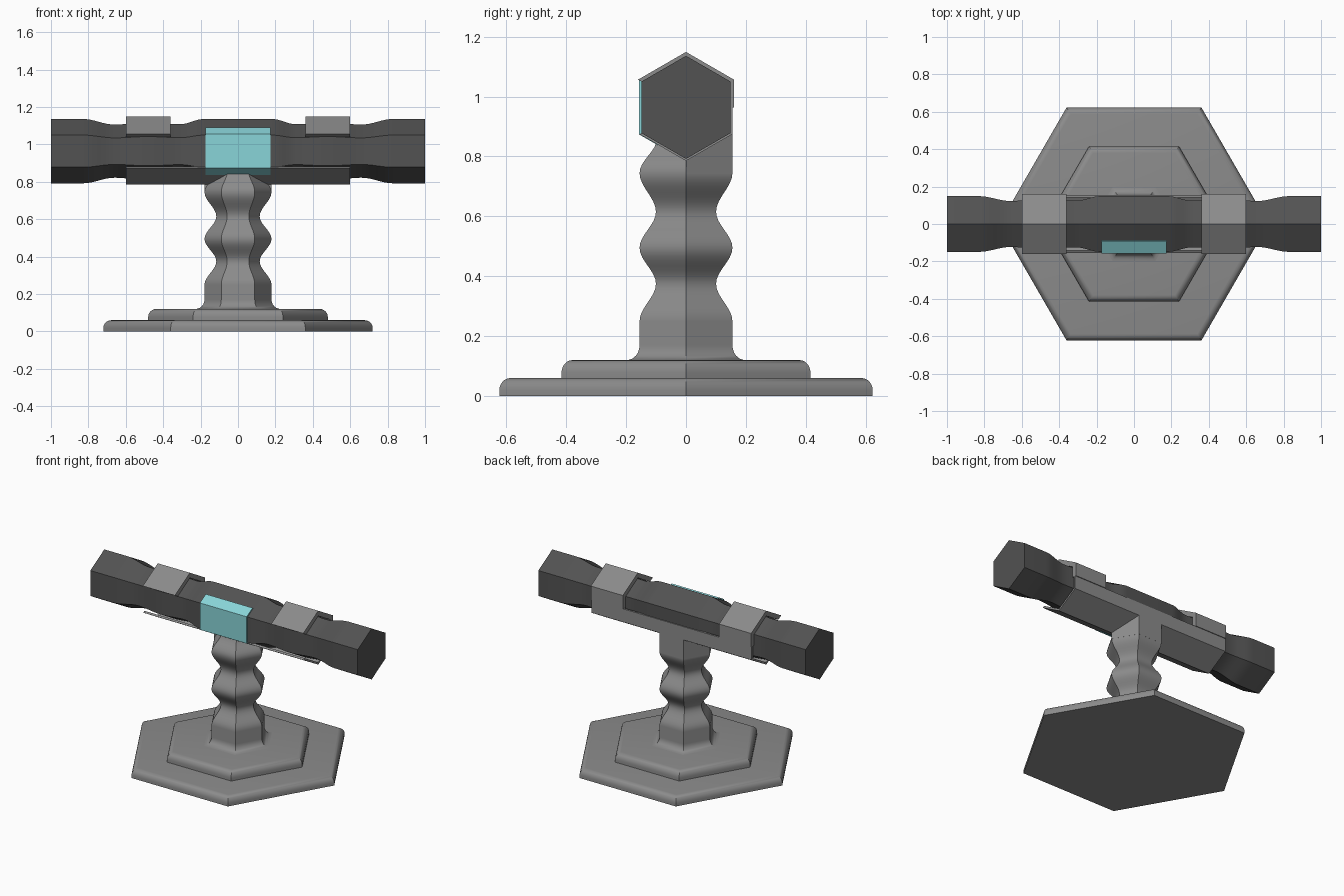
import bpy, bmesh, math

if "Cube" in bpy.data.objects:
    bpy.data.objects.remove(bpy.data.objects["Cube"])

S = math.sqrt(3) / 2      # flat-to-centre ratio of a hexagon
AXIS_Z = 0.964            # height of the handle axis


def material(name, rgb):
    m = bpy.data.materials.new(name)
    m.diffuse_color = (*rgb, 1)
    m.use_nodes = True
    m.node_tree.nodes["Principled BSDF"].inputs["Base Color"].default_value = m.diffuse_color
    return m


GREY = material("stand grey", (0.26, 0.26, 0.26))
DARK = material("handle dark grey", (0.085, 0.085, 0.085))
CYAN = material("panel cyan", (0.25, 0.66, 0.69))


def make(name, verts, faces, mat):
    me = bpy.data.meshes.new(name)
    me.from_pydata(verts, [], faces)
    bm = bmesh.new()
    bm.from_mesh(me)
    bmesh.ops.recalc_face_normals(bm, faces=bm.faces)
    bm.to_mesh(me)
    bm.free()
    me.materials.append(mat)
    ob = bpy.data.objects.new(name, me)
    bpy.context.collection.objects.link(ob)
    bpy.ops.object.select_all(action='DESELECT')
    ob.select_set(True)
    bpy.context.view_layer.objects.active = ob
    bpy.ops.object.shade_smooth_by_angle(angle=math.radians(35))
    return ob


def hex_sweep(name, rings, mat, along_x=False):
    """Stack hexagon rings given as (position, corner radius)."""
    verts = []
    for p, r in rings:
        for i in range(6):
            a, b = r * math.cos(i * math.pi / 3), r * math.sin(i * math.pi / 3)
            verts.append((p, b, AXIS_Z + a) if along_x else (a, b, p))
    n = len(rings)
    faces = [tuple(range(6)), tuple(range(6 * n - 6, 6 * n))]
    for k in range(n - 1):
        for i in range(6):
            j = (i + 1) % 6
            faces.append((6*k + i, 6*k + j, 6*k + 6 + j, 6*k + 6 + i))
    return make(name, verts, faces, mat)


def ease(keys, steps=8):
    """Wavy profile: cosine blends between the key radii."""
    out = [keys[0]]
    for (p0, r0), (p1, r1) in zip(keys, keys[1:]):
        m = 1 if r0 == r1 else steps
        for s in range(1, m + 1):
            t = s / m
            out.append((p0 + (p1 - p0) * t,
                        r0 + (r1 - r0) * (1 - math.cos(math.pi * t)) / 2))
    return out


def shell(name, path, r_out, r_in, x0, x1, mat):
    """Bent plate following a unit hexagon path around the handle axis."""
    sec = [(y * r_out, z * r_out) for y, z in path]
    sec += [(y * r_in, z * r_in) for y, z in reversed(path)]
    n, m = len(sec), len(path)
    verts = [(x, y, AXIS_Z + z) for x in (x0, x1) for y, z in sec]
    faces = [(i, (i + 1) % n, n + (i + 1) % n, n + i) for i in range(n)]
    for o in (0, n):
        faces += [(o + i, o + i + 1, o + n - 2 - i, o + n - 1 - i)
                  for i in range(m - 1)]
    return make(name, verts, faces, mat)


# Two rounded base tiers
def tier(name, r, z0, z1):
    f = 0.042
    rings = [(z0, r)]
    for i in range(7):
        a = i / 6 * math.pi / 2
        rings.append((z1 - f + f * math.sin(a), r - f + f * math.cos(a)))
    hex_sweep(name, rings, GREY)


tier("lower_base", 0.72, 0.0, 0.06)
tier("upper_base", 0.48, 0.06, 0.12)

# Column: concave foot, then a wavy stem
foot = [(0.17 - 0.05 * math.cos(a), 0.229 - 0.05 * math.sin(a))
        for a in (i / 6 * math.pi / 2 for i in range(7))]
stem = ease([(0.25, 0.179), (0.375, 0.116), (0.495, 0.179),
             (0.615, 0.116), (0.745, 0.179), (0.86, 0.112)])
hex_sweep("column", foot + stem, GREY)

# Straight riser behind the column top, meeting the sloped tray
half = [(0.179, 0), (0.0895, 0.155), (-0.0895, 0.155), (-0.179, 0)]
make("column_riser",
     [(x, y, 0.742) for x, y in half]
     + [(x, y, 0.788 + y / math.sqrt(3)) for x, y in half],
     [(0, 1, 2, 3), (4, 5, 6, 7)]
     + [(i, (i + 1) % 4, 4 + (i + 1) % 4, 4 + i) for i in range(4)], GREY)

# Handle: mirrored wavy hexagonal bar
side = [(0.18, 0.172), (0.31, 0.144), (0.48, 0.156), (0.66, 0.142),
        (0.83, 0.172), (1.0, 0.172)]
hex_sweep("handle", ease([(-p, r) for p, r in reversed(side)] + side),
          DARK, along_x=True)

# Tray under and behind the handle
shell("tray", [(-S, -0.5), (0, -1), (S, -0.5), (S, 0)],
      0.179, 0.164, -0.6, 0.6, GREY)

# Clamps hooking over the top
for name, x0 in (("left_clamp", -0.6), ("right_clamp", 0.36)):
    shell(name, [(S, 0), (S, 0.5), (0, 1), (-S, 0.5)],
          0.185, 0.150, x0, x0 + 0.24, GREY)

# Coloured panel wrapped round the front of the handle
shell("front_panel", [(-0.52, 0.70), (-S, 0.5), (-S, -0.5), (-0.52, -0.70)],
      0.181, 0.165, -0.175, 0.175, CYAN)
